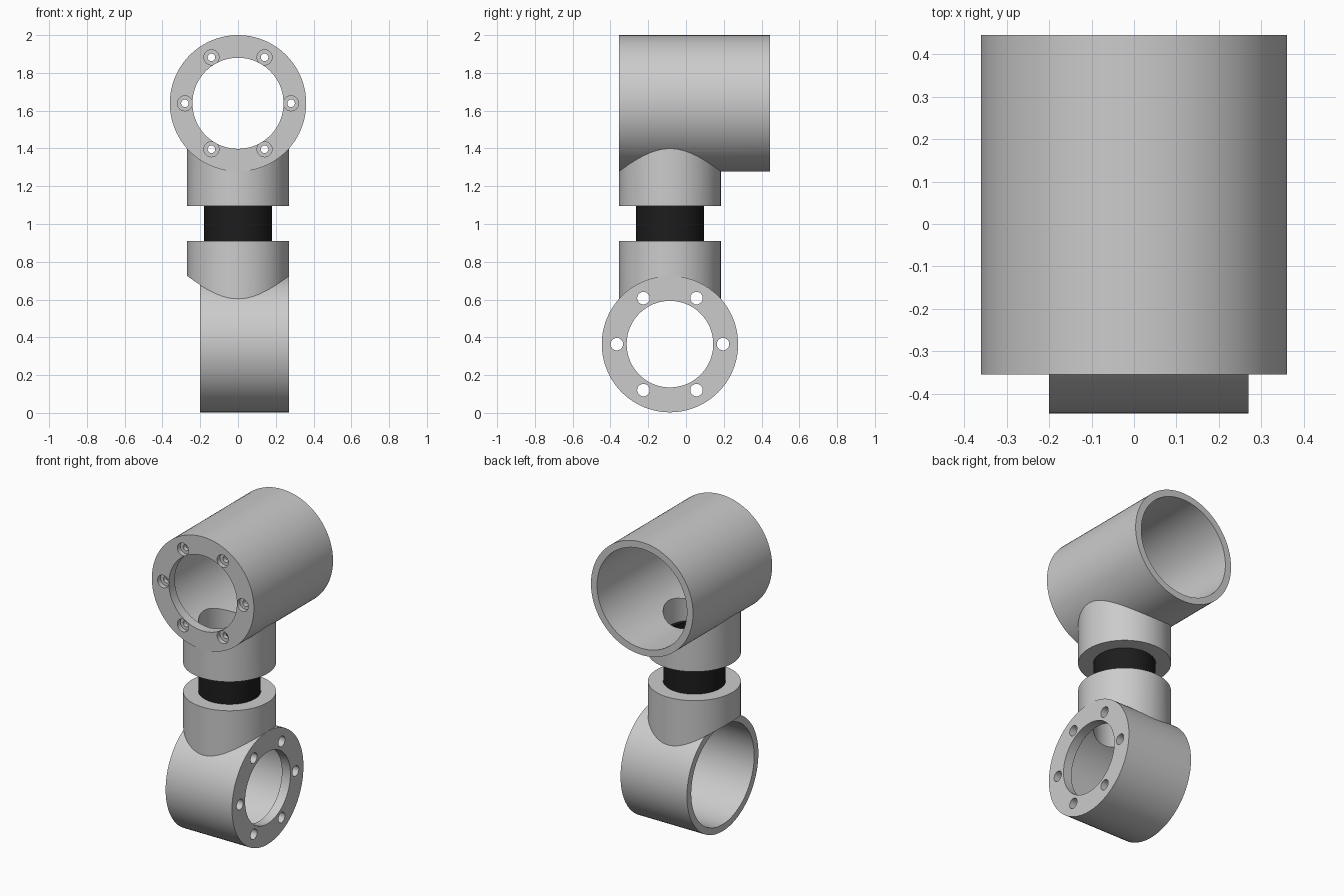
import bpy, bmesh, math
from mathutils import Vector

if "Cube" in bpy.data.objects:
    bpy.data.objects.remove(bpy.data.objects["Cube"])

Z = Vector((0, 0, 1))
R, BORE, CAVITY, COLLAR = 0.361, 0.18, 0.318, 0.2695
NECK_Y = -0.085


def cylinder(name, r, a, b, n=96):
    """Capped cylinder of radius r from point a to point b."""
    a, b = Vector(a), Vector(b)
    bm = bmesh.new()
    bmesh.ops.create_cone(bm, cap_ends=True, segments=n, radius1=r, radius2=r, depth=(b - a).length)
    mat = (b - a).to_track_quat('Z', 'Y').to_matrix().to_4x4()
    mat.translation = (a + b) / 2
    bm.transform(mat)
    me = bpy.data.meshes.new(name)
    bm.to_mesh(me)
    bm.free()
    ob = bpy.data.objects.new(name, me)
    bpy.context.collection.objects.link(ob)
    return ob


def activate(ob):
    bpy.ops.object.select_all(action='DESELECT')
    ob.select_set(True)
    bpy.context.view_layer.objects.active = ob


def boolean(ob, other, op='DIFFERENCE'):
    other.hide_render = True
    activate(ob)
    m = ob.modifiers.new("bool", 'BOOLEAN')
    m.operation, m.solver, m.object = op, 'EXACT', other
    bpy.ops.object.modifier_apply(modifier=m.name)
    bpy.data.objects.remove(other, do_unlink=True)


def smooth(ob):
    activate(ob)
    bpy.ops.object.shade_smooth_by_angle(angle=math.radians(30))


def housing(name, center, axis, length, hole, collar_z, bolt_r, sink_r=None):
    """Joint shell: flange centre, axis into the body, collar reaching collar_z."""
    c, d = Vector(center), Vector(axis)
    side = d.cross(Z)
    at = lambda t: c + d * t
    neck = lambda z: Vector((0, NECK_Y, z))
    up = 1 if collar_z > c.z else -1

    # outer shell and collar, shell overlong so the collar is trimmed to its curve
    ob = cylinder(name, R, at(0), at(length + 0.1))
    boolean(ob, cylinder("collar", COLLAR, neck(c.z + up * 0.1), neck(collar_z)), 'UNION')
    boolean(ob, cylinder("end_trim", R + 0.0005, at(length), at(length + 0.4)))

    # inner cavity, flange opening and neck bore
    boolean(ob, cylinder("cavity", CAVITY, at(0.06), at(length + 0.2)))
    boolean(ob, cylinder("opening", hole, at(-0.1), at(0.1)))
    boolean(ob, cylinder("bore", BORE + 0.001, neck(c.z), neck(collar_z + up * 0.1)))

    # bolt circle
    for i in range(6):
        t = i * math.pi / 3
        o = (side * math.cos(t) + Z * math.sin(t)) * 0.281
        boolean(ob, cylinder("bolt", bolt_r, at(-0.05) + o, at(0.1) + o, 32))
        if sink_r:
            boolean(ob, cylinder("sink", sink_r, at(-0.05) + o, at(0.03) + o, 32))
    smooth(ob)
    return ob


# upper housing faces the front, lower housing faces right
housing("upper_housing", (0, -0.355, 2 - R), (0, 1, 0), 0.8, 0.241, 1.095, 0.02, 0.04)
housing("lower_housing", (0.27, NECK_Y, R + 0.003), (-1, 0, 0), 0.47, 0.229, 0.91, 0.033)

# black connecting tube
tube = cylinder("connecting_tube", BORE, (0, NECK_Y, 0.79), (0, NECK_Y, 1.215))
boolean(tube, cylinder("tube_bore", 0.155, (0, NECK_Y, 0.7), (0, NECK_Y, 1.3)))
smooth(tube)
black = bpy.data.materials.new("black")
black.diffuse_color = (0.012, 0.012, 0.012, 1)
black.use_nodes = True
black.node_tree.nodes["Principled BSDF"].inputs["Base Color"].default_value = black.diffuse_color
tube.data.materials.clear()
tube.data.materials.append(black)
